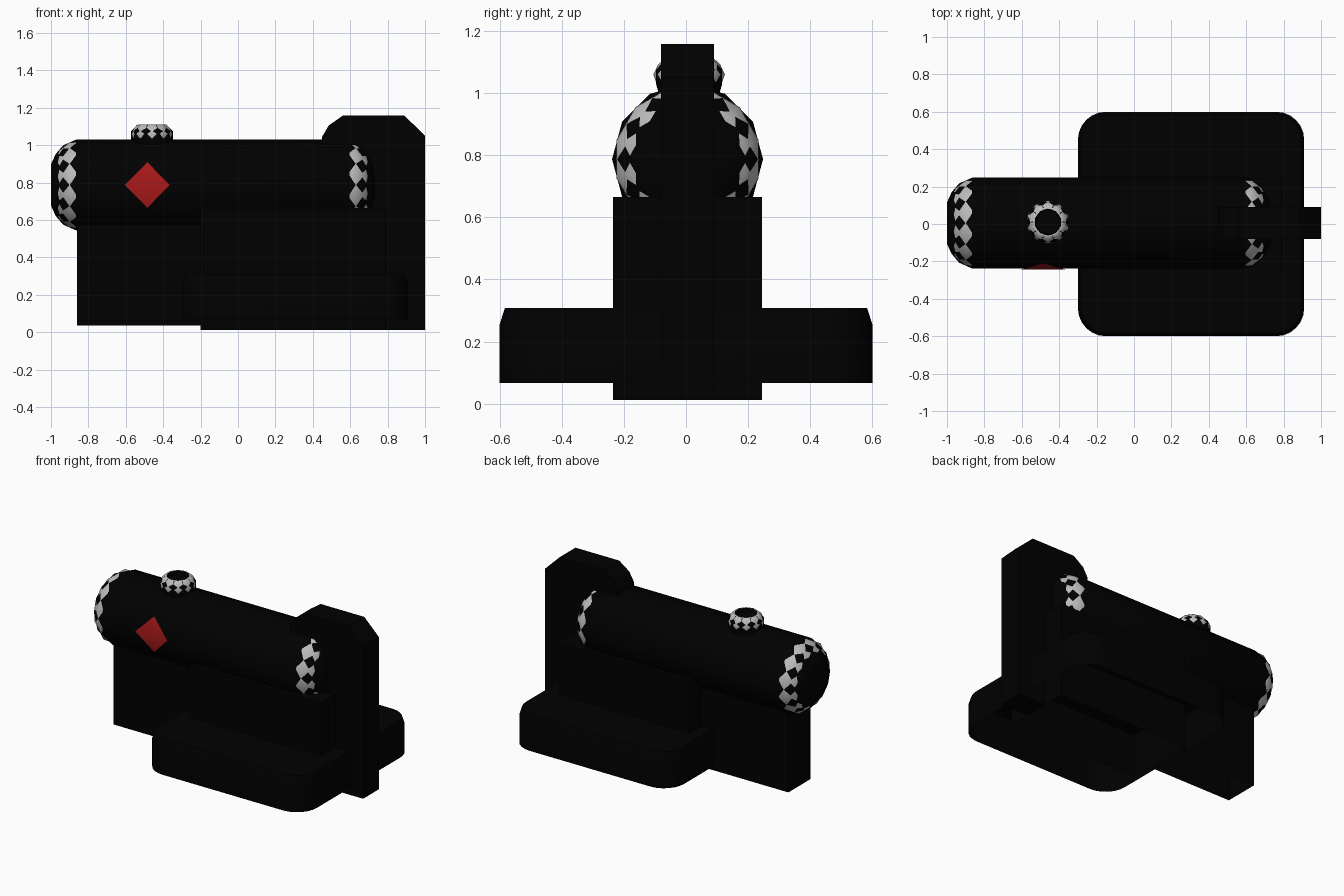
import bpy, bmesh, math
from mathutils import Matrix, Vector

if "Cube" in bpy.data.objects:
    bpy.data.objects.remove(bpy.data.objects["Cube"])

CY = 0.005      # centre line of the machine in y
CZ = 0.787      # tank axis height


def material(name, c):
    m = bpy.data.materials.new(name)
    m.diffuse_color = (*c, 1)
    m.use_nodes = True
    m.node_tree.nodes["Principled BSDF"].inputs["Base Color"].default_value = m.diffuse_color
    return m


black = material("black", (0.0, 0.0, 0.0))
chrome = material("chrome", (0.5, 0.5, 0.5))
red = material("red", (0.4, 0.01, 0.01))


def finish(name, bm, mat, normals=True, smooth=0):
    if normals:
        bmesh.ops.recalc_face_normals(bm, faces=bm.faces[:])
    me = bpy.data.meshes.new(name)
    bm.to_mesh(me)
    bm.free()
    ob = bpy.data.objects.new(name, me)
    bpy.context.collection.objects.link(ob)
    me.materials.append(mat)
    if smooth:
        bpy.ops.object.select_all(action='DESELECT')
        bpy.context.view_layer.objects.active = ob
        ob.select_set(True)
        bpy.ops.object.shade_smooth_by_angle(angle=math.radians(smooth))
    return ob


def open_box(name, lo, hi, mat):
    """Box without its underside."""
    bm = bmesh.new()
    bmesh.ops.create_cube(bm, size=1)
    bm.normal_update()
    bmesh.ops.delete(bm, geom=[f for f in bm.faces if f.normal.z < -0.5], context='FACES')
    for v in bm.verts:
        v.co = Vector([lo[i] + (v.co[i] + 0.5) * (hi[i] - lo[i]) for i in range(3)])
    return finish(name, bm, mat, normals=False)


def lathe(name, profile, sides, mat, matrix, turn=0.0):
    """Revolve (height, radius) points about local z; radius 0 closes to a point."""
    bm = bmesh.new()
    rings = []
    for h, r in profile:
        if r == 0:
            rings.append([bm.verts.new((0, 0, h))] * sides)
        else:
            angles = [2 * math.pi * (i + turn) / sides for i in range(sides)]
            rings.append([bm.verts.new((r * math.cos(a), r * math.sin(a), h)) for a in angles])
    for a, b in zip(rings, rings[1:]):
        for i in range(sides):
            j = (i + 1) % sides
            quad = list(dict.fromkeys((a[i], a[j], b[j], b[i])))
            if len(quad) > 2:
                bm.faces.new(quad)
    bm.transform(matrix)
    return finish(name, bm, mat, smooth=50)


# Horizontal tank with domed ends
along_x = Matrix.Translation((0, CY, CZ)) @ Matrix.Rotation(math.pi / 2, 4, 'Y')


def mirrored(profile):
    return [(-0.27 - h, r) for h, r in reversed(profile)]


dome = [(-1.0, 0), (-1.0, 0.11), (-0.975, 0.165), (-0.935, 0.212), (-0.865, 0.243)]
lathe("tank", dome + mirrored(dome), 12, black, along_x)

# Chrome rings, turned half a step so they show between the black facets
ring = [(-0.995, 0.1), (-0.955, 0.192), (-0.9, 0.236), (-0.865, 0.237)]
lathe("left_ring", ring, 12, chrome, along_x, 0.5)
lathe("right_ring", mirrored(ring), 12, chrome, along_x, 0.5)

# Filler knob with recessed top
at_knob = Matrix.Translation((-0.46, 0.01, 0))
lathe("filler_knob", [(0.99, 0.1), (1.03, 0.112), (1.075, 0.112), (1.108, 0.08),
                      (1.108, 0.07), (1.09, 0.065), (1.09, 0)], 10, black, at_knob)
lathe("knob_trim", [(1.03, 0.105), (1.06, 0.115), (1.092, 0.1), (1.11, 0.081), (1.11, 0.072)],
      10, chrome, at_knob, 0.5)

# Central body and narrow support panel
open_box("body", (-0.2, -0.235, 0.012), (0.79, 0.245, 0.665), black)
open_box("support_panel", (-0.86, -0.115, 0.035), (-0.2, 0.125, 0.6), black)

# Upright fin with hooked, chamfered top
outline = [(0.79, 0.012), (1.0, 0.012), (1.0, 1.05), (0.89, 1.158), (0.56, 1.158),
           (0.485, 1.105), (0.45, 1.045), (0.45, 1.0), (0.68, 0.95), (0.72, 0.66), (0.79, 0.6)]
bm = bmesh.new()
face = bm.faces.new([bm.verts.new((x, -0.08, z)) for x, z in outline])
ext = bmesh.ops.extrude_face_region(bm, geom=[face])
bmesh.ops.translate(bm, vec=(0, 0.17, 0),
                    verts=[g for g in ext["geom"] if isinstance(g, bmesh.types.BMVert)])
finish("fin", bm, black)


# Tray: rounded rectangle shell, open underneath
def rounded(inset, radius=0.15, steps=6):
    hx, hy = 0.605 - inset, 0.6 - inset
    r = radius - inset
    pts = []
    for k, (sx, sy) in enumerate([(1, 1), (-1, 1), (-1, -1), (1, -1)]):
        for i in range(steps + 1):
            a = math.pi / 2 * (k + i / steps)
            pts.append((0.305 + sx * (hx - r) + r * math.cos(a), sy * (hy - r) + r * math.sin(a)))
    return pts


bm = bmesh.new()
loops = [[bm.verts.new((x, y, z)) for x, y in rounded(inset)]
         for z, inset in [(0.067, 0), (0.255, 0), (0.308, 0.017)]]
for a, b in zip(loops, loops[1:]):
    for i in range(len(a)):
        j = (i + 1) % len(a)
        bm.faces.new((a[i], a[j], b[j], b[i]))
bm.faces.new(loops[-1])
finish("tray", bm, black, normals=False, smooth=30)

# Red diamond badge folded over the tank side
bm = bmesh.new()
left, low, right, high = [bm.verts.new(p) for p in (
    (-0.605, -0.243, CZ), (-0.485, -0.21, CZ - 0.122),
    (-0.365, -0.243, CZ), (-0.485, -0.21, CZ + 0.122))]
bm.faces.new((left, right, high))
bm.faces.new((left, low, right))
finish("diamond_badge", bm, red, normals=False, smooth=60)
